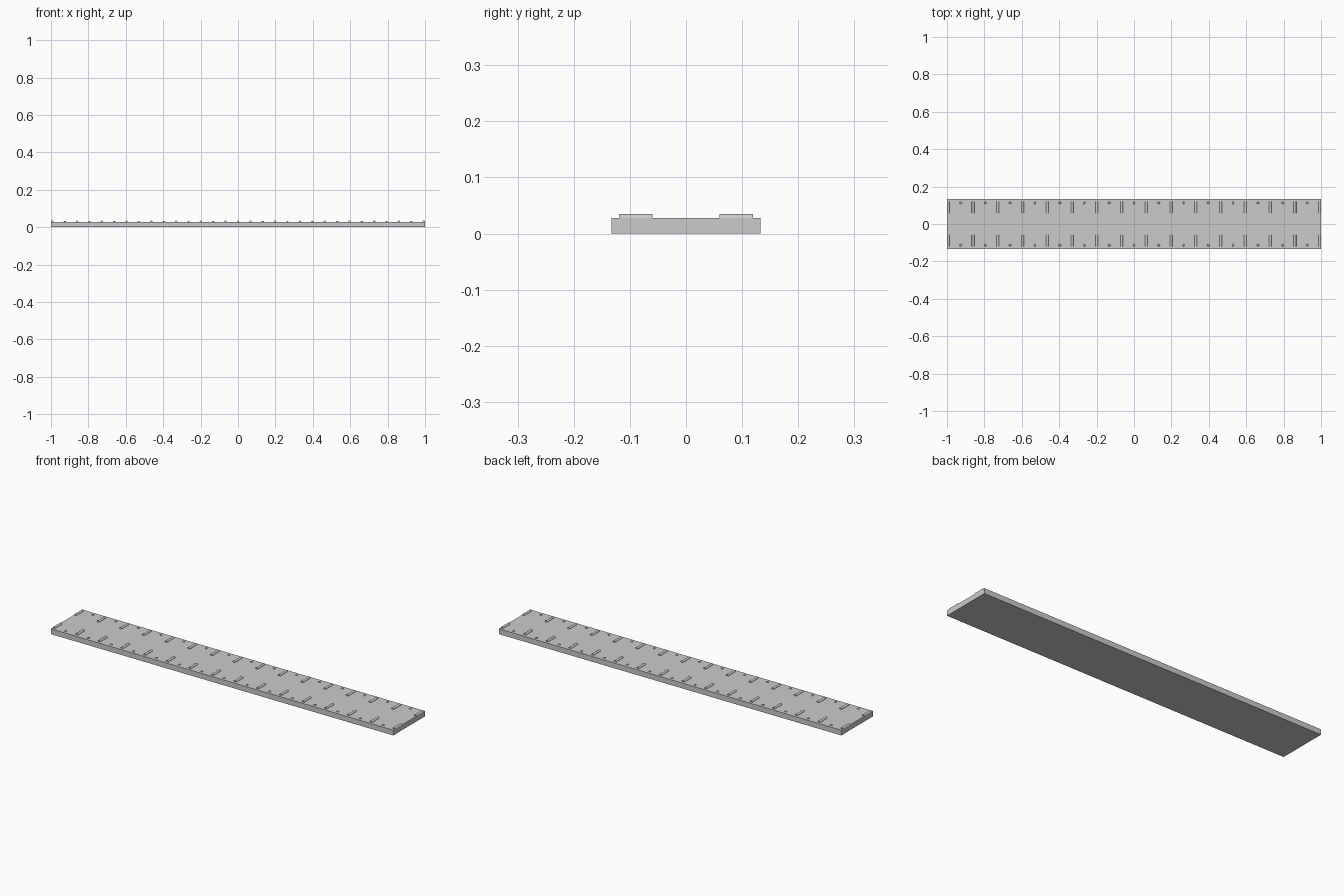
import bpy, bmesh
from math import pi, cos, sin

if "Cube" in bpy.data.objects:
    bpy.data.objects.remove(bpy.data.objects["Cube"])

HALF_W, TOP = 0.1325, 0.028
RIBS, RIB_R = 16, 0.007
STEP = 2 * (1 - RIB_R) / (RIBS - 1)


def finish(name, bm, smooth=False):
    bmesh.ops.recalc_face_normals(bm, faces=bm.faces[:])
    me = bpy.data.meshes.new(name)
    bm.to_mesh(me)
    bm.free()
    ob = bpy.data.objects.new(name, me)
    bpy.context.collection.objects.link(ob)
    if smooth:
        bpy.ops.object.select_all(action='DESELECT')
        ob.select_set(True)
        bpy.context.view_layer.objects.active = ob
        bpy.ops.object.shade_smooth_by_angle()
    return ob


def lathe_dome(bm, x, y, profile, sides=12):
    # stacked rings closed by caps
    rings = [[bm.verts.new((x + r * cos(2 * pi * i / sides), y + r * sin(2 * pi * i / sides), z))
              for i in range(sides)] for r, z in profile]
    for a, b in zip(rings, rings[1:]):
        for i in range(sides):
            j = (i + 1) % sides
            bm.faces.new((a[i], a[j], b[j], b[i]))
    bm.faces.new(rings[0][::-1])
    bm.faces.new(rings[-1])


# flat plank
bm = bmesh.new()
bmesh.ops.create_cube(bm, size=1)
for v in bm.verts:
    v.co.x *= 2
    v.co.y *= 2 * HALF_W
    v.co.z = TOP if v.co.z > 0 else 0
finish("plank", bm)

# rounded grip ribs: half-round bars across both edges
bm = bmesh.new()
arc = [(RIB_R * cos(pi * k / 8), TOP + RIB_R * sin(pi * k / 8)) for k in range(9)]
for n in range(RIBS):
    x = -1 + RIB_R + n * STEP
    for side in (-1, 1):
        ends = [[bm.verts.new((x + dx, side * y, z)) for dx, z in arc] for y in (0.06, 0.119)]
        bm.faces.new(ends[0])
        bm.faces.new(ends[1][::-1])
        for i in range(len(arc)):
            j = (i + 1) % len(arc)
            bm.faces.new((ends[0][i], ends[0][j], ends[1][j], ends[1][i]))
finish("grip_ribs", bm, True)

# low fastener heads between the ribs
bm = bmesh.new()
for n in range(RIBS - 1):
    x = -1 + RIB_R + (n + 0.5) * STEP
    for side in (-1, 1):
        lathe_dome(bm, x, side * 0.113,
                   [(0.0065, TOP - 0.002), (0.0065, TOP + 0.001), (0.005, TOP + 0.003), (0.0025, TOP + 0.004)])
finish("fastener_heads", bm, True)
